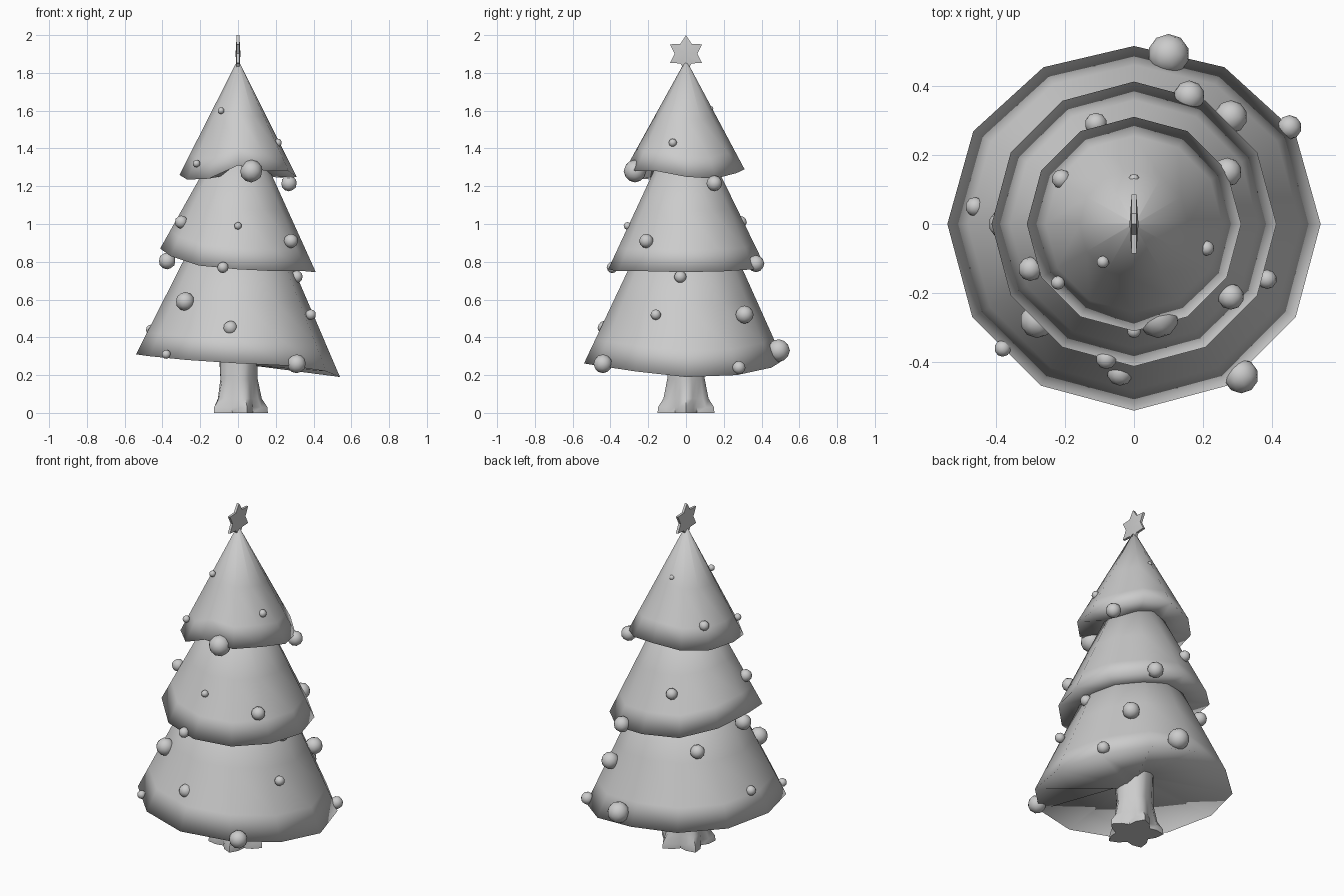
import bpy, bmesh, math
from mathutils import Vector, Matrix

if "Cube" in bpy.data.objects:
    bpy.data.objects.remove(bpy.data.objects["Cube"])

grey = bpy.data.materials.new("plain grey")
grey.use_nodes = True
grey.diffuse_color = (0.6, 0.6, 0.6, 1)
grey.node_tree.nodes["Principled BSDF"].inputs["Base Color"].default_value = (0.6, 0.6, 0.6, 1)


def finish(name, bm, angle):
    bmesh.ops.recalc_face_normals(bm, faces=bm.faces)
    mesh = bpy.data.meshes.new(name)
    bm.to_mesh(mesh)
    bm.free()
    mesh.materials.append(grey)
    obj = bpy.data.objects.new(name, mesh)
    bpy.context.collection.objects.link(obj)
    bpy.ops.object.select_all(action='DESELECT')
    obj.select_set(True)
    bpy.context.view_layer.objects.active = obj
    bpy.ops.object.shade_smooth_by_angle(angle=math.radians(angle))


def loft(name, rings, angle):
    """Skin a stack of equal point rings and cap both ends."""
    bm = bmesh.new()
    loops = [[bm.verts.new(p) for p in ring] for ring in rings]
    n = len(loops[0])
    for a, b in zip(loops, loops[1:]):
        for i in range(n):
            j = (i + 1) % n
            bm.faces.new((a[i], a[j], b[j], b[i]))
    bm.faces.new(loops[0])
    bm.faces.new(loops[-1])
    finish(name, bm, angle)


def polar(radius, i, count, z):
    a = math.tau * i / count
    return Vector((radius * math.cos(a), radius * math.sin(a), z))


# Branch tiers: twelve-sided skirts with an uneven hem and a shallow underside,
# shaded smoothly around the hem; the back of the hem may be drawn in
def tier(name, top_r, top_z, hem_r, hem, inner_r, rise, draw_in=0):
    top = [polar(top_r, i, 12, top_z) for i in range(12)]
    edge = [polar(hem_r - draw_in * max(0, math.sin(math.tau * i / 12)) ** 3, i, 12, z)
            for i, z in enumerate(hem)]
    middle = [a.lerp(b, 0.5) for a, b in zip(top, edge)]
    low = [a.lerp(b, 0.82) for a, b in zip(top, edge)]
    inside = [polar(inner_r, i, 12, z + rise) for i, z in enumerate(hem)]
    loft(name, [top, middle, low, edge, inside], 175)


tier("top_tier", 0.006, 1.86, 0.31,
     [1.25, 1.24, 1.27, 1.29, 1.27, 1.26, 1.26, 1.235, 1.24, 1.31, 1.28, 1.28], 0.15, 0.015)
tier("middle_tier", 0.115, 1.4, 0.412,
     [.745, .75, .76, .79, .8, .84, .87, .83, .78, .76, .75, .75], 0.25, 0.015)
tier("bottom_tier", 0.21, 0.96, 0.54,
     [.19, .2, .24, .28, .29, .3, .31, .3, .28, .262, .25, .22], 0.08, 0.06, 0.025)

# Trunk flaring into lobed roots
rings = []
for z, r, lobe in [(0, .128, .03), (.03, .128, .028), (.075, .112, .014), (.18, .098, .006), (.4, .105, 0)]:
    rings.append([polar(r + lobe * math.cos(5 * math.tau * i / 20), i, 20, z) for i in range(20)])
loft("trunk", rings, 50)

# Six-pointed star, thickest at its centre, facing sideways
bm = bmesh.new()
rim = []
for i in range(12):
    p = polar(0.098 if i % 2 == 0 else 0.06, i, 12, 0)
    rim.append([bm.verts.new((s * 0.007, p.y, 1.902 + p.x)) for s in (-1, 1)])
hubs = [bm.verts.new((s * 0.013, 0, 1.902)) for s in (-1, 1)]
for a, b in zip(rim, rim[1:] + rim[:1]):
    bm.faces.new((a[0], b[0], b[1], a[1]))
    for k in (0, 1):
        bm.faces.new((a[k], b[k], hubs[k]))
finish("star", bm, 35)

# Baubles: x, y, z, radius
baubles = [
    (.07, -.27, 1.28, .06), (.27, .15, 1.215, .042), (-.3, -.13, 1.01, .035),
    (0, -.31, .99, .02), (.28, -.21, .91, .038), (-.375, 0, .805, .045),
    (-.08, -.39, .77, .03), (.31, -.03, .72, .033), (-.28, -.28, .59, .05),
    (.385, -.16, .52, .028), (-.04, -.43, .45, .038), (-.46, .05, .44, .028),
    (-.38, -.36, .31, .024), (.31, -.44, .26, .05), (.1, .49, .33, .06),
    (.45, .28, .24, .035), (.28, .31, .52, .048), (.16, .37, .79, .045),
    (-.11, .29, 1.01, .032), (-.21, .13, 1.38, .028), (-.22, -.17, 1.32, .02),
    (-.09, -.11, 1.6, .018), (.21, -.07, 1.43, .022), (0, .13, 1.61, .015),
    (-.25, .25, .69, .04),
]
for n, (x, y, z, r) in enumerate(baubles, 1):
    bm = bmesh.new()
    bmesh.ops.create_icosphere(bm, subdivisions=2, radius=r, matrix=Matrix.Translation((x, y, z)))
    finish(f"bauble_{n}", bm, 60)
